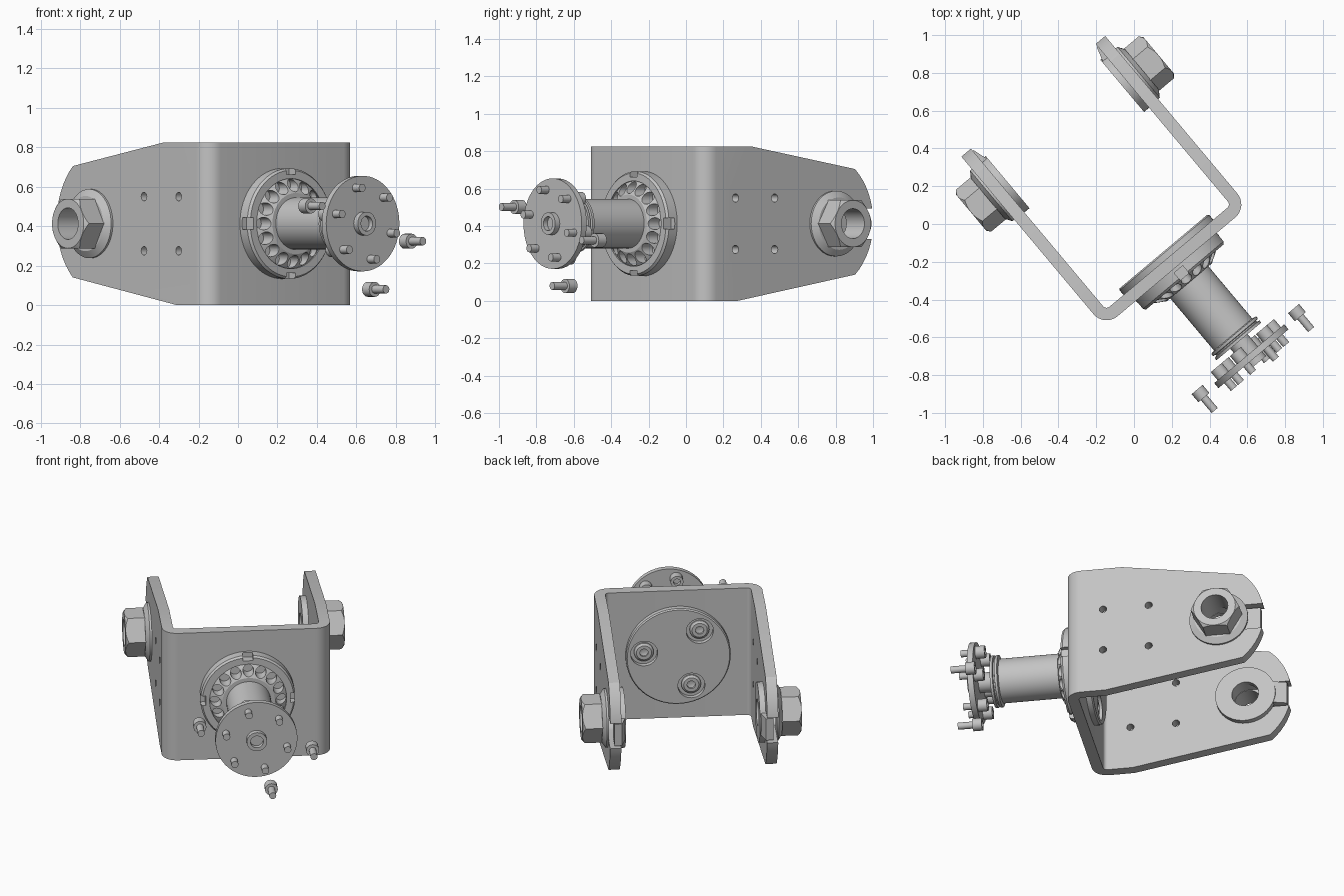
import bpy, bmesh
from math import sin, cos, pi, radians
from mathutils import Matrix

if "Cube" in bpy.data.objects:
    bpy.data.objects.remove(bpy.data.objects["Cube"])

# Everything is built square to the bracket, then turned about the vertical
TURN = Matrix.Rotation(radians(40), 4, 'Z')
CX, CZ = 0.026, 0.413      # hub axis, across and up
EYE = 0.6                  # axle position along the arms
HEIGHT = 0.825
INNER, OUTER = 0.431, 0.497  # arm faces, measured from CX

steel = bpy.data.materials.new("steel_grey")
steel.use_nodes = True
steel.diffuse_color = (0.55, 0.55, 0.55, 1)
steel.node_tree.nodes["Principled BSDF"].inputs["Base Color"].default_value = (0.55, 0.55, 0.55, 1)
parts = []


def place(axis, p, q, t):
    """Put flat coordinates p, q at depth t along the axis."""
    return [(t, p, q), (p, t, q), (p, q, t)][axis]


def finish(name, bm):
    bmesh.ops.recalc_face_normals(bm, faces=bm.faces)
    mesh = bpy.data.meshes.new(name)
    bm.to_mesh(mesh)
    bm.free()
    mesh.materials.append(steel)
    ob = bpy.data.objects.new(name, mesh)
    bpy.context.collection.objects.link(ob)
    ob.matrix_world = TURN
    parts.append(ob)
    return ob


def prism(name, axis, pts, lo, hi):
    bm = bmesh.new()
    ends = [[bm.verts.new(place(axis, p, q, t)) for p, q in pts] for t in (lo, hi)]
    bm.faces.new(ends[0])
    bm.faces.new(ends[1])
    n = len(pts)
    for i in range(n):
        j = (i + 1) % n
        bm.faces.new((ends[0][i], ends[0][j], ends[1][j], ends[1][i]))
    return finish(name, bm)


def box(name, x, y, z):
    return prism(name, 2, [(x[0], y[0]), (x[1], y[0]), (x[1], y[1]), (x[0], y[1])], *z)


def lathe(name, axis, centre, profile, n=48):
    """Revolve a closed (radius, depth) loop about an axis."""
    bm = bmesh.new()
    rings = []
    for r, t in profile:
        count = n if r > 0 else 1
        rings.append([bm.verts.new(place(axis, centre[0] + r * cos(2 * pi * k / n),
                                         centre[1] + r * sin(2 * pi * k / n), t))
                      for k in range(count)])
    for i, a in enumerate(rings):
        b = rings[(i + 1) % len(rings)]
        if len(a) == 1 and len(b) == 1:
            continue
        for k in range(n):
            m = (k + 1) % n
            quad = [a[k % len(a)], a[m % len(a)], b[m % len(b)], b[k % len(b)]]
            bm.faces.new(list(dict.fromkeys(quad)))
    return finish(name, bm)


def rod(name, axis, centre, r, lo, hi, n=32):
    return lathe(name, axis, centre, [(0, lo), (r, lo), (r, hi), (0, hi)], n)


def carve(ob, cutters, mode='DIFFERENCE'):
    """Apply booleans and discard the cutters."""
    for c in cutters:
        mod = ob.modifiers.new("cut", 'BOOLEAN')
        mod.operation, mod.object, mod.solver = mode, c, 'EXACT'
    bpy.context.view_layer.update()
    dg = bpy.context.evaluated_depsgraph_get()
    mesh = bpy.data.meshes.new_from_object(ob.evaluated_get(dg))
    ob.modifiers.clear()
    ob.data = mesh
    for c in cutters:
        parts.remove(c)
        bpy.data.objects.remove(c)


def arc(cx, cy, r, start, end, n=8):
    return [(cx + r * cos(radians(start + (end - start) * k / n)),
             cy + r * sin(radians(start + (end - start) * k / n))) for k in range(n + 1)]


def around(radius, count, start):
    """Points on a circle about the hub axis."""
    return [(CX + radius * cos(radians(start + 360 * k / count)),
             CZ + radius * sin(radians(start + 360 * k / count))) for k in range(count)]


# Bent U bracket with tapered, round-ended arms
front, bend, inside = -0.318, 0.09, 0.024
left, right = CX - OUTER, CX + OUTER
outline = ([(left, 1)] + arc(left + bend, front + bend, bend, 180, 270)
           + arc(right - bend, front + bend, bend, 270, 360) + [(right, 1), (CX + INNER, 1)]
           + arc(right - bend, front + bend, inside, 360, 270)
           + arc(left + bend, front + bend, inside, 270, 180) + [(CX - INNER, 1)])
bracket = prism("bracket", 2, outline, 0, HEIGHT)
side = [(-0.5, -0.072), (0.74, 0.14)] + arc(0.491, 0.422, 0.377, -48, 48, 16) + [(0.74, 0.705), (-0.5, 0.912)]
carve(bracket, [prism("arm_shape", 0, side, -1, 1)], 'INTERSECT')
slot = arc(EYE, CZ, 0.082, 90, 270, 14) + [(1, CZ - 0.082), (1, CZ + 0.082)]
cutters = [prism("slot", 0, slot, -1, 1)]
for y in (-0.093, 0.18):
    for z in (0.275, 0.55):
        cutters.append(rod("arm_hole", 0, (y, z), 0.022, -1, 1, 20))
carve(bracket, cutters)

# Axle nuts, flanges and tabbed washers, one set per arm
for s, word in ((-1, "right"), (1, "left")):
    def d(t):
        return CX + s * t
    eye = (EYE, CZ)
    lathe(word + "_nut_flange", 0, eye, [(0.08, d(OUTER)), (0.175, d(OUTER)), (0.175, d(OUTER + 0.012)),
                                         (0.14, d(OUTER + 0.035)), (0.08, d(OUTER + 0.035))])
    nut = lathe(word + "_nut", 0, eye, [(0, d(0.515)), (0.145, d(0.515)), (0.145, d(0.648)), (0, d(0.648))], 6)
    carve(nut, [lathe("chamfer", 0, eye, [(0.08, d(0.5)), (0.16, d(0.5)), (0.16, d(0.618)),
                                          (0.125, d(0.648)), (0.125, d(0.66)), (0.08, d(0.66))])], 'INTERSECT')
    lathe(word + "_tab_washer", 0, eye, [(0.08, d(INNER)), (0.18, d(INNER)), (0.18, d(0.396)), (0.08, d(0.396))])
    prism(word + "_washer_tab", 2, [(d(0.396), 0.75), (d(0.425), 0.845), (d(0.47), 0.845), (d(0.47), 0.75)],
          CZ - 0.07, CZ + 0.07)

# Inner backing disc with three sunk fasteners
hub = (CX, CZ)
backing = lathe("backing_disc", 1, hub, [(0, -0.256), (0.31, -0.256), (0.31, -0.22), (0.303, -0.212), (0, -0.212)], 64)
spots = around(0.205, 3, 8)
carve(backing, [rod("counterbore", 1, p, 0.08, -0.242, -0.1) for p in spots])
for p in spots:
    lathe("backing_screw", 1, p, [(0, -0.245), (0.025, -0.235), (0.025, -0.222), (0.045, -0.222),
                                  (0.058, -0.232), (0.058, -0.245)], 24)

# Notched front ring
ring = lathe("front_ring", 1, hub, [(0.228, -0.315), (0.28, -0.315), (0.28, -0.375), (0.27, -0.388), (0.228, -0.388)], 64)
notches = []
for s in (-1, 1):
    mid = CX + s * 0.28
    notches.append(box("notch", (mid - 0.03, mid + 0.03), (-0.45, -0.335), (CZ - 0.03, CZ + 0.03)))
    mid = CZ + s * 0.28
    notches.append(box("notch", (CX - 0.03, CX + 0.03), (-0.45, -0.335), (mid - 0.03, mid + 0.03)))
carve(ring, notches)

# Domed hub flange with a circle of pockets
flange = lathe("hub_flange", 1, hub, [(0, -0.316), (0.23, -0.316), (0.23, -0.378), (0.2, -0.4), (0.155, -0.425), (0, -0.425)], 64)
carve(flange, [rod("pocket", 1, p, 0.032, -0.6, -0.345, 20) for p in around(0.193, 16, 0)])

# Tube with grooved end collar
lathe("hub_tube", 1, hub, [(0.1, -0.41), (0.132, -0.41), (0.132, -0.785), (0.155, -0.79), (0.155, -0.805), (0.14, -0.808),
                           (0.14, -0.815), (0.155, -0.818), (0.155, -0.833), (0.1, -0.833)])
rod("tube_core", 1, hub, 0.105, -0.8, -0.42)

# End plate with hollow centre boss
lathe("end_plate", 1, hub, [(0, -0.918), (0.242, -0.918), (0.242, -0.953), (0, -0.953)], 64)
lathe("centre_boss", 1, hub, [(0, -0.82), (0.06, -0.82), (0.06, -0.985), (0.038, -0.985), (0.038, -0.957), (0, -0.957)], 32)


# Socket screws: six in the plate, three loose around it
def screw(name, centre, y):
    lathe(name, 1, centre, [(0, y - 0.025), (0.02, y - 0.025), (0.02, y), (0.038, y), (0.038, y - 0.056),
                            (0.021, y - 0.056), (0.021, y - 0.145), (0, y - 0.145)], 20)


for p in around(0.187, 6, 45):
    screw("plate_screw", p, -0.862)
loose = around(0.345, 6, -75)
for k in (0, 1, 4):
    screw("loose_screw", loose[k], -0.886)

# Smooth the round surfaces, keep edges crisp
for ob in bpy.context.view_layer.objects:
    ob.select_set(ob in parts)
bpy.context.view_layer.objects.active = bracket
bpy.ops.object.shade_smooth_by_angle(angle=radians(25))
